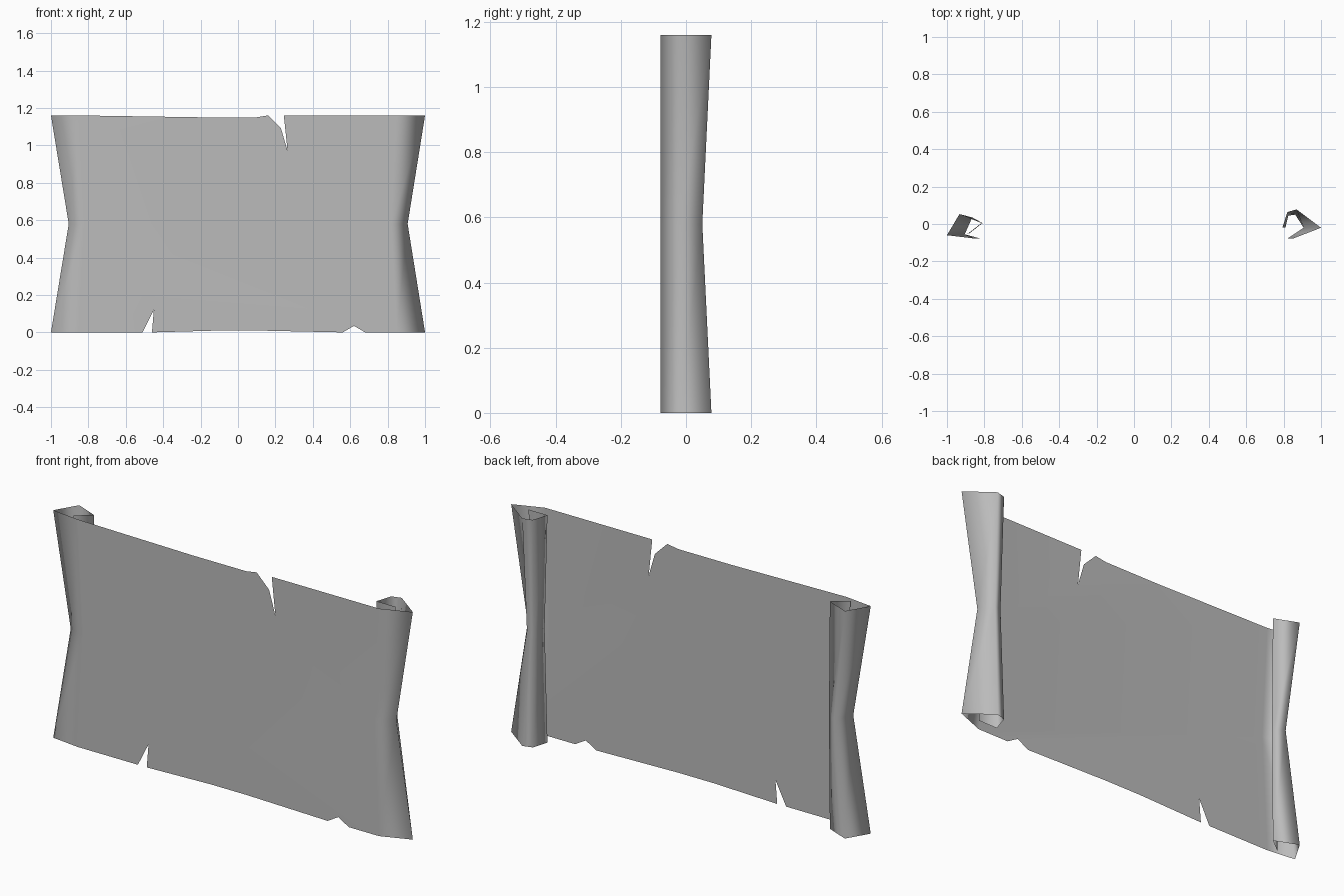
import bpy, bmesh

cube = bpy.data.objects.get("Cube")
if cube:
    bpy.data.objects.remove(cube)

HEIGHT, MID, FRONT = 1.16, 0.58, -0.078

paper = bpy.data.materials.new("paper_grey")
paper.use_nodes = True
colour = (0.5, 0.5, 0.5, 1)
paper.diffuse_color = colour
paper.node_tree.nodes["Principled BSDF"].inputs["Base Color"].default_value = colour

# Torn outlines of the sheet (x, z), from right to left
top_edge = [(-0.2, 1.15), (0.1, 1.15), (0.16, HEIGHT), (0.23, 1.09),
            (0.265, 0.97), (0.245, HEIGHT)]
bottom_edge = [(-0.51, 0), (-0.45, 0.12), (-0.46, 0), (-0.1, 0.01),
               (0.1, 0.01), (0.56, 0), (0.62, 0.035), (0.68, 0)]

# Curl cross-sections (x, y) from the sheet inward: at the ends, and at the waist
right_end = [(-0.85, FRONT), (-1, -0.06), (-0.933, 0.053), (-0.815, 0.005), (-0.89, -0.053)]
right_waist = [(-0.82, FRONT), (-0.905, -0.055), (-0.865, 0.035), (-0.81, 0.005), (-0.88, -0.05)]
left_end = [(0.85, FRONT), (1, -0.02), (0.869, 0.078), (0.82, 0.064), (0.794, -0.018), (0.9, -0.018)]
left_waist = [(0.82, FRONT), (0.907, -0.02), (0.862, 0.05), (0.825, 0.045), (0.81, -0.018), (0.89, -0.018)]

bm = bmesh.new()


def row(points, z):
    return [bm.verts.new((x, y, z)) for x, y in points]


def curl(end, waist, flip):
    """Roll one side of the sheet backwards, narrowing at the waist."""
    rows = [row(end, 0), row(waist, MID), row(end, HEIGHT)]
    for low, high in zip(rows, rows[1:]):
        for i in range(len(low) - 1):
            quad = [low[i], low[i + 1], high[i + 1], high[i]]
            bm.faces.new(quad[::-1] if flip else quad)
    return [r[0] for r in rows]


# Rolled sides
right = curl(right_end, right_waist, True)
left = curl(left_end, left_waist, False)

# Flat sheet between the rolls, in two torn halves
top = [bm.verts.new((x, FRONT, z)) for x, z in top_edge]
bottom = [bm.verts.new((x, FRONT, z)) for x, z in bottom_edge]
bm.faces.new([right[1], left[1], left[2]] + top[::-1] + [right[2]])
bm.faces.new([right[0]] + bottom + [left[0], left[1], right[1]])
for face in bm.faces:
    face.smooth = True

mesh = bpy.data.meshes.new("scroll_sheet")
bm.to_mesh(mesh)
bm.free()
mesh.materials.append(paper)
sheet = bpy.data.objects.new("scroll_sheet", mesh)
bpy.context.collection.objects.link(sheet)

# Keep the broad sheet evenly shaded while the curls stay soft
soft = sheet.modifiers.new("soft_curls", 'WEIGHTED_NORMAL')
soft.keep_sharp = True
